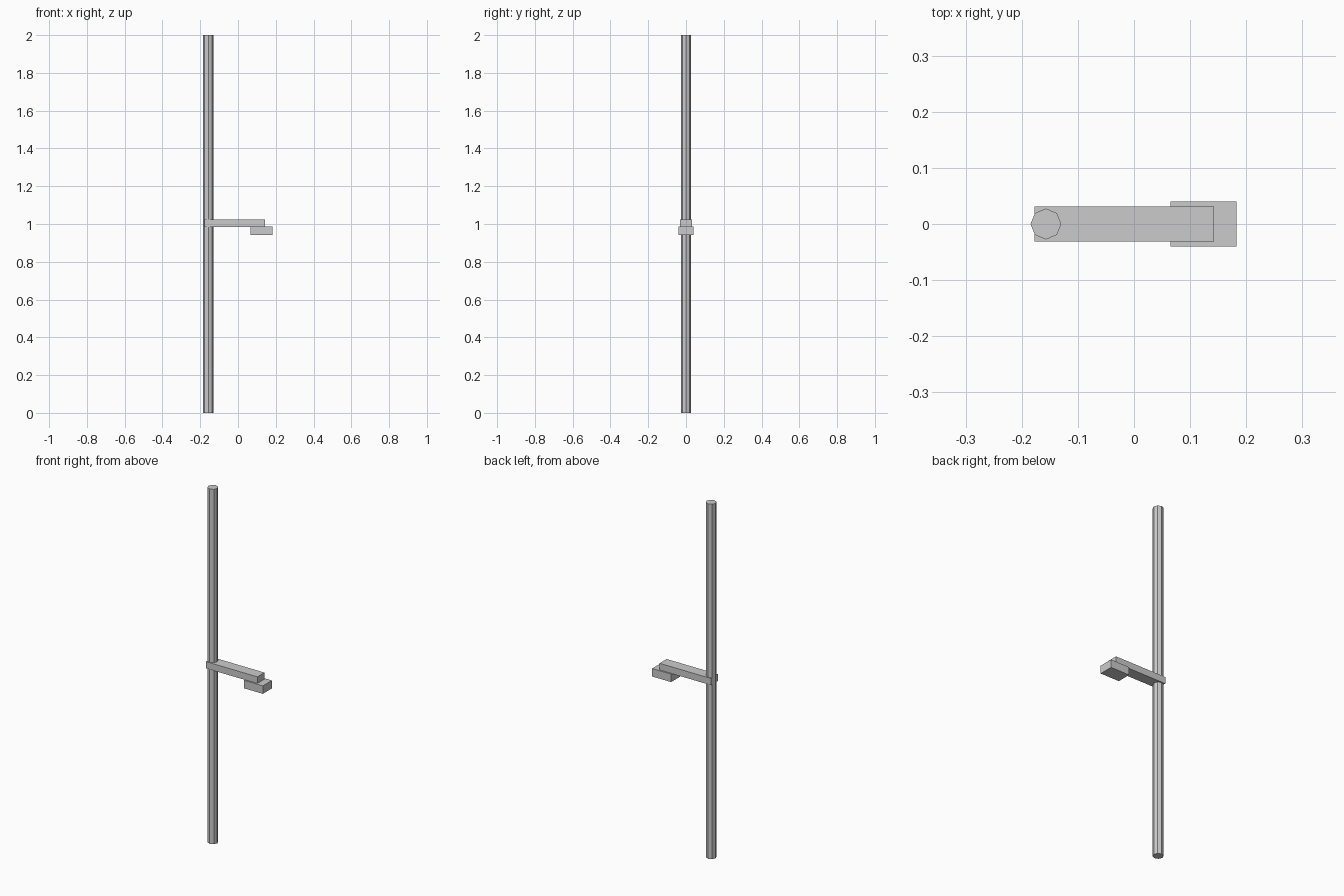
import bpy

if "Cube" in bpy.data.objects:
    bpy.data.objects.remove(bpy.data.objects["Cube"])


def box(name, lo, hi):
    """Axis-aligned box between two corners."""
    center = [(a + b) / 2 for a, b in zip(lo, hi)]
    bpy.ops.mesh.primitive_cube_add(size=1, location=center)
    ob = bpy.context.object
    ob.name = name
    ob.scale = [b - a for a, b in zip(lo, hi)]
    bpy.ops.object.transform_apply(location=False, rotation=False, scale=True)
    return ob


# Tall eight-sided pole
bpy.ops.mesh.primitive_cylinder_add(vertices=8, radius=0.0275, depth=2,
                                    location=(-0.157, 0, 1))
bpy.context.object.name = "pole"

# Horizontal arm passing around the pole
box("arm", (-0.177, -0.0315, 0.985), (0.143, 0.0315, 1.023))

# Block hanging under the arm's free end
box("end_block", (0.065, -0.04, 0.941), (0.183, 0.04, 0.986))
